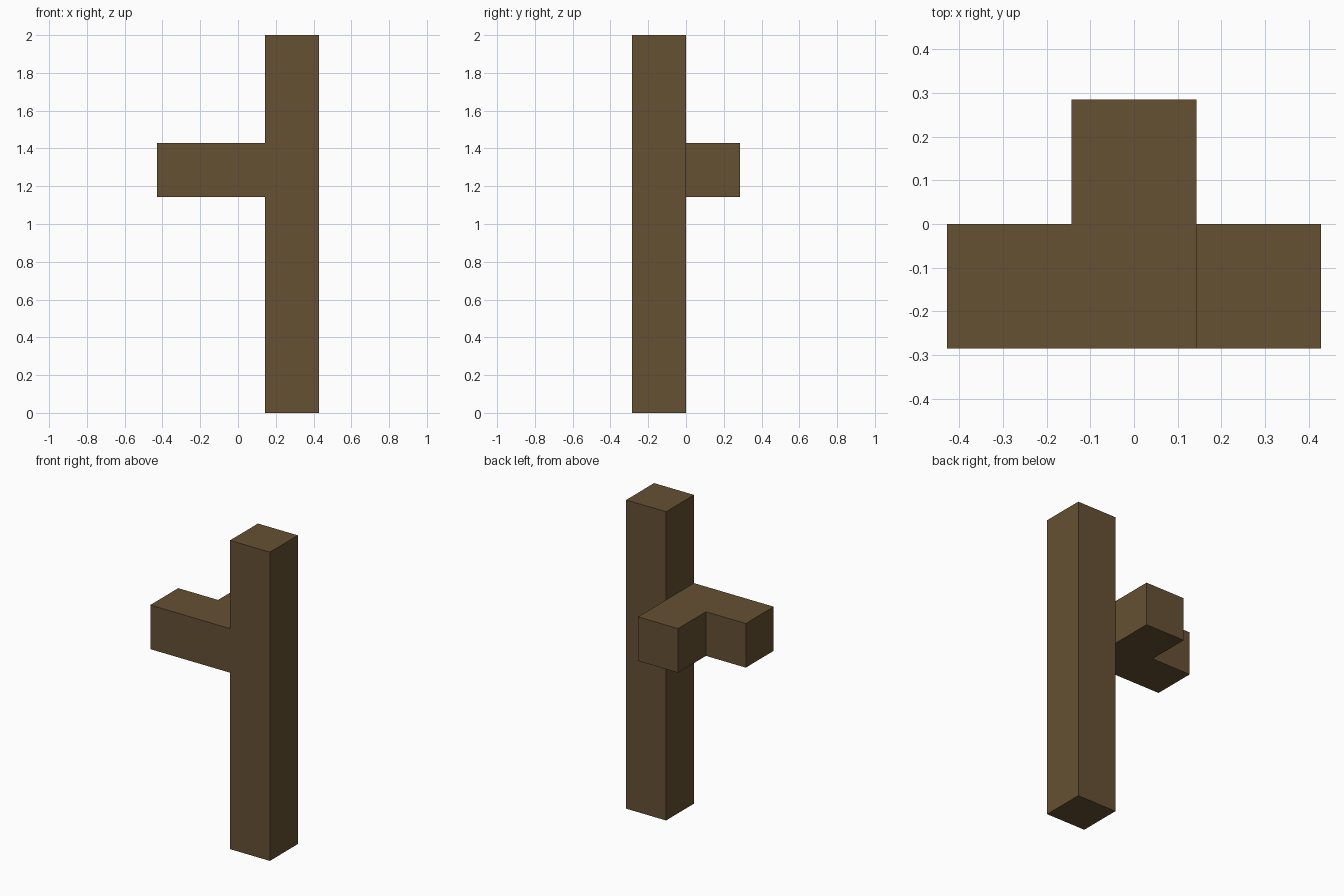
import bpy
import bmesh

cube = bpy.data.objects.get("Cube")
if cube:
    bpy.data.objects.remove(cube, do_unlink=True)

U = 2 / 7  # side of the square timber

# Single brown colour
wood = bpy.data.materials.new("brown wood")
wood.use_nodes = True
colour = (0.13, 0.082, 0.033, 1)
wood.diffuse_color = colour
wood.node_tree.nodes["Principled BSDF"].inputs["Base Color"].default_value = colour


def prism(name, outline, bottom, height):
    """Extrude a counter-clockwise plan outline upwards, in timber units."""
    bm = bmesh.new()
    base = bm.faces.new([bm.verts.new((x * U, y * U, bottom * U)) for x, y in outline])
    top = bmesh.ops.extrude_face_region(bm, geom=[base], use_keep_orig=True)["geom"]
    verts = [g for g in top if isinstance(g, bmesh.types.BMVert)]
    bmesh.ops.translate(bm, verts=verts, vec=(0, 0, height * U))
    bmesh.ops.recalc_face_normals(bm, faces=bm.faces)
    mesh = bpy.data.meshes.new(name)
    bm.to_mesh(mesh)
    bm.free()
    mesh.materials.append(wood)
    obj = bpy.data.objects.new(name, mesh)
    bpy.context.collection.objects.link(obj)
    return obj


# Tall upright post
prism("post", [(0.5, -1), (1.5, -1), (1.5, 0), (0.5, 0)], 0, 7)

# Side arm with a stub turning to the back
prism("side_arm", [(-1.5, -1), (0.5, -1), (0.5, 1), (-0.5, 1), (-0.5, 0), (-1.5, 0)], 4, 1)
